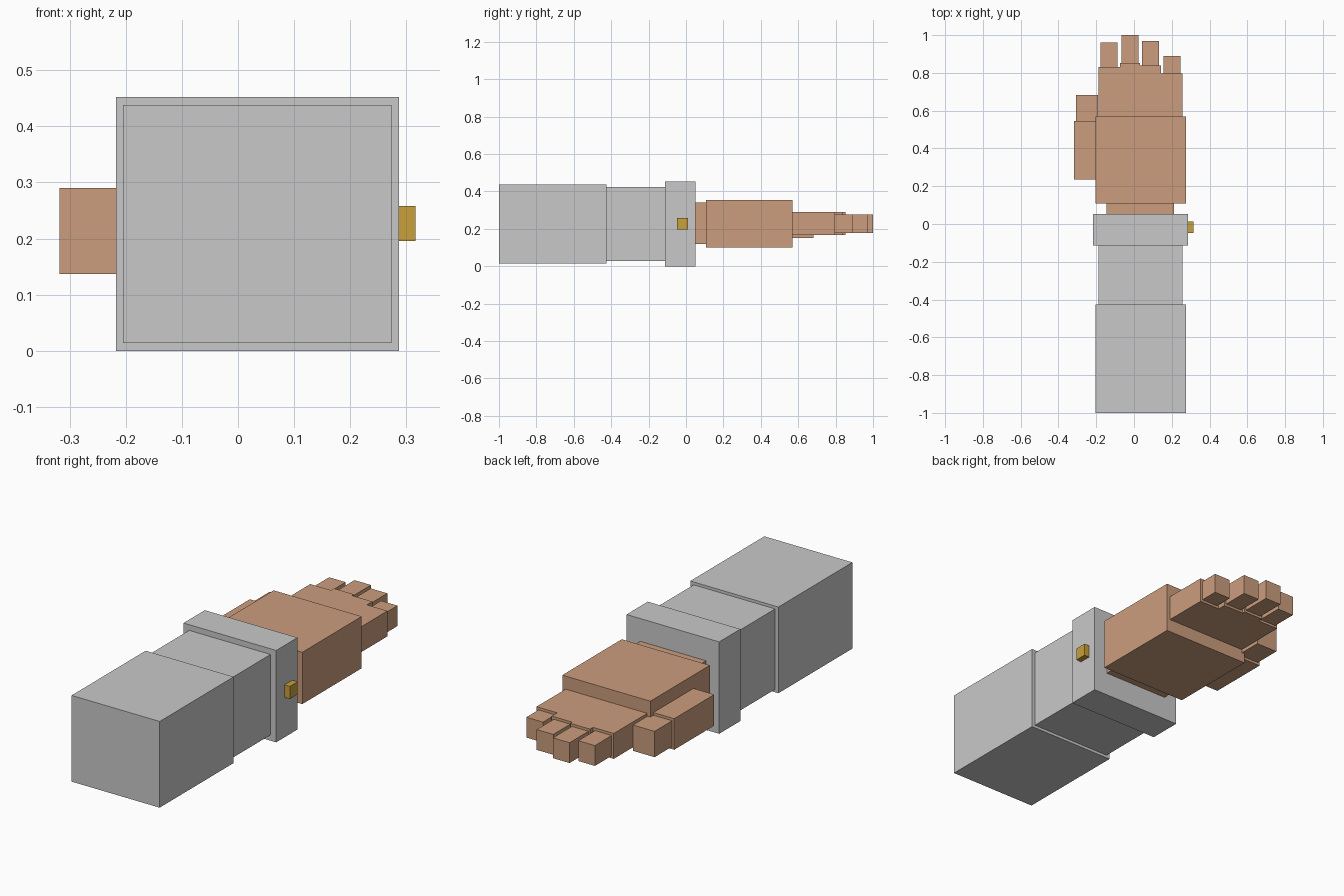
import bpy
import bmesh

cube = bpy.data.objects.get("Cube")
if cube:
    bpy.data.objects.remove(cube, do_unlink=True)


def material(name, rgb):
    mat = bpy.data.materials.new(name)
    mat.use_nodes = True
    mat.diffuse_color = (*rgb, 1)
    mat.node_tree.nodes["Principled BSDF"].inputs["Base Color"].default_value = (*rgb, 1)
    return mat


GREY = material("sleeve grey", (0.584, 0.584, 0.584))
SKIN = material("skin tan", (0.597, 0.337, 0.205))
GOLD = material("button gold", (0.578, 0.352, 0.045))


def box(name, mat, xs, ys, zs):
    """Flat-sided block spanning the given (min, max) ranges."""
    bm = bmesh.new()
    bmesh.ops.create_cube(bm, size=1)
    for v in bm.verts:
        v.co = [span[0] if c < 0 else span[1] for c, span in zip(v.co, (xs, ys, zs))]
    mesh = bpy.data.meshes.new(name)
    bm.to_mesh(mesh)
    bm.free()
    mesh.materials.append(mat)
    obj = bpy.data.objects.new(name, mesh)
    bpy.context.collection.objects.link(obj)
    return obj


# Sleeve, cuff and its button
box("upper_sleeve", GREY, (-0.205, 0.274), (-1, -0.425), (0.014, 0.438))
box("lower_sleeve", GREY, (-0.187, 0.256), (-0.425, -0.113), (0.028, 0.424))
box("cuff", GREY, (-0.217, 0.287), (-0.113, 0.052), (0, 0.452))
box("cuff_button", GOLD, (0.287, 0.316), (-0.048, 0.012), (0.196, 0.258))

# Wrist and palm
box("wrist", SKIN, (-0.145, 0.212), (0.052, 0.108), (0.118, 0.34))
box("palm", SKIN, (-0.205, 0.274), (0.108, 0.57), (0.1, 0.355))

# Thumb
box("thumb_base", SKIN, (-0.318, -0.205), (0.235, 0.546), (0.137, 0.29))
box("thumb_tip", SKIN, (-0.307, -0.19), (0.546, 0.683), (0.15, 0.277))

# Fingers: joined knuckle blocks, each with a narrower tip
fingers = [
    ("index", -0.188, -0.075, 0.83, 0.96),
    ("middle", -0.075, 0.032, 0.853, 1.0),
    ("ring", 0.032, 0.144, 0.838, 0.97),
    ("little", 0.144, 0.256, 0.796, 0.89),
]
for name, x0, x1, knuckle, tip in fingers:
    centre = (x0 + x1) / 2
    box(name + "_finger_base", SKIN, (x0, x1), (0.57, knuckle), (0.166, 0.291))
    box(name + "_finger_tip", SKIN, (centre - 0.045, centre + 0.045), (knuckle, tip), (0.178, 0.278))
